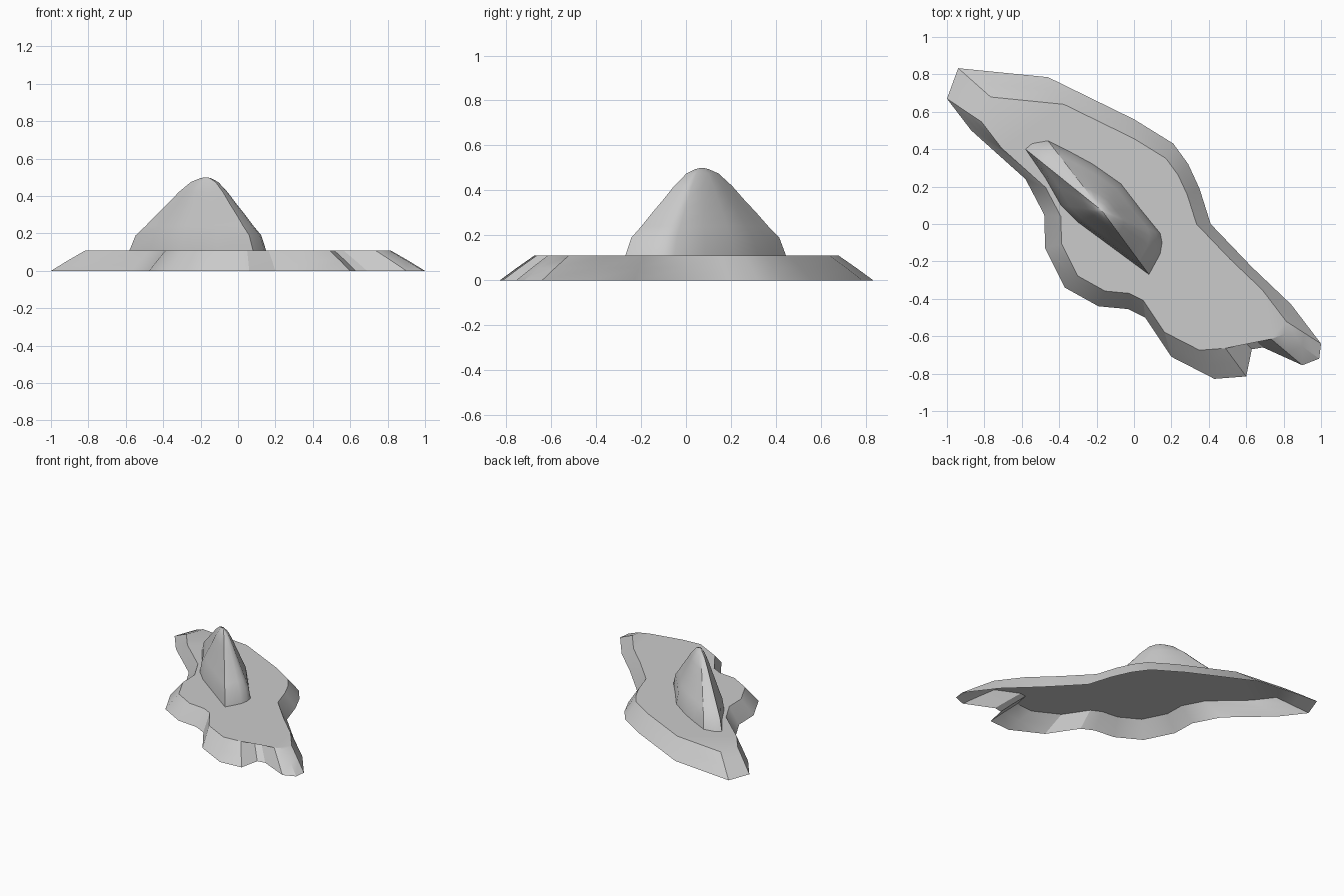
import bpy, bmesh
from mathutils import Vector

if "Cube" in bpy.data.objects:
    bpy.data.objects.remove(bpy.data.objects["Cube"])


def loft(name, outline, centre, rings, angle=0.5):
    """Stack scaled copies of an outline as (z, scale) rings and cap the top; the bottom stays open."""
    bm = bmesh.new()
    c = Vector(centre)
    loops = []
    for z, s in rings:
        loop = []
        for p in outline:
            q = c + (Vector(p) - c) * s
            loop.append(bm.verts.new((q.x, q.y, z)))
        loops.append(loop)
    n = len(outline)
    for a, b in zip(loops, loops[1:]):
        for i in range(n):
            j = (i + 1) % n
            bm.faces.new((a[j], a[i], b[i], b[j]))   # outlines run clockwise
    cap = bm.faces.new(loops[-1][::-1])
    bmesh.ops.triangulate(bm, faces=[cap])
    mesh = bpy.data.meshes.new(name)
    bm.to_mesh(mesh)
    bm.free()
    ob = bpy.data.objects.new(name, mesh)
    bpy.context.collection.objects.link(ob)
    bpy.ops.object.select_all(action='DESELECT')
    ob.select_set(True)
    bpy.context.view_layer.objects.active = ob
    bpy.ops.object.shade_smooth_by_angle(angle=angle)
    return ob


# Island plateau: coastline with sloping shore, hollow underneath
coast = [(-1, .67), (-.94, .833), (-.46, .785), (0, .56), (.21, .43), (.29, .32),
         (.35, .19), (.41, 0), (.63, -.23), (.84, -.43), (1, -.64), (.99, -.72),
         (.90, -.755), (.69, -.66), (.63, -.67), (.60, -.815), (.43, -.828),
         (.20, -.71), (.06, -.50), (-.03, -.455), (-.19, -.44), (-.37, -.34),
         (-.475, -.13), (-.48, .05), (-.58, .24), (-.87, .50)]
loft("island_base", coast, (0, 0), [(0, 1), (.055, .91), (.11, .815)])

# Mountain: narrow diagonal ridge rising to a rounded peak
foot = [(-.58, .40), (-.545, .43), (-.46, .445), (-.34, .385), (-.22, .32),
        (-.07, .215), (.03, .085), (.14, -.05), (.15, -.10), (.14, -.16),
        (.08, -.27), (-.11, -.13), (-.30, .01), (-.39, .10), (-.47, .24)]
loft("mountain", foot, (-.17, .07),
     [(.11, 1), (.19, .92), (.24, .79), (.30, .65), (.36, .5),
      (.42, .36), (.475, .2), (.495, .08), (.5, .02)])
